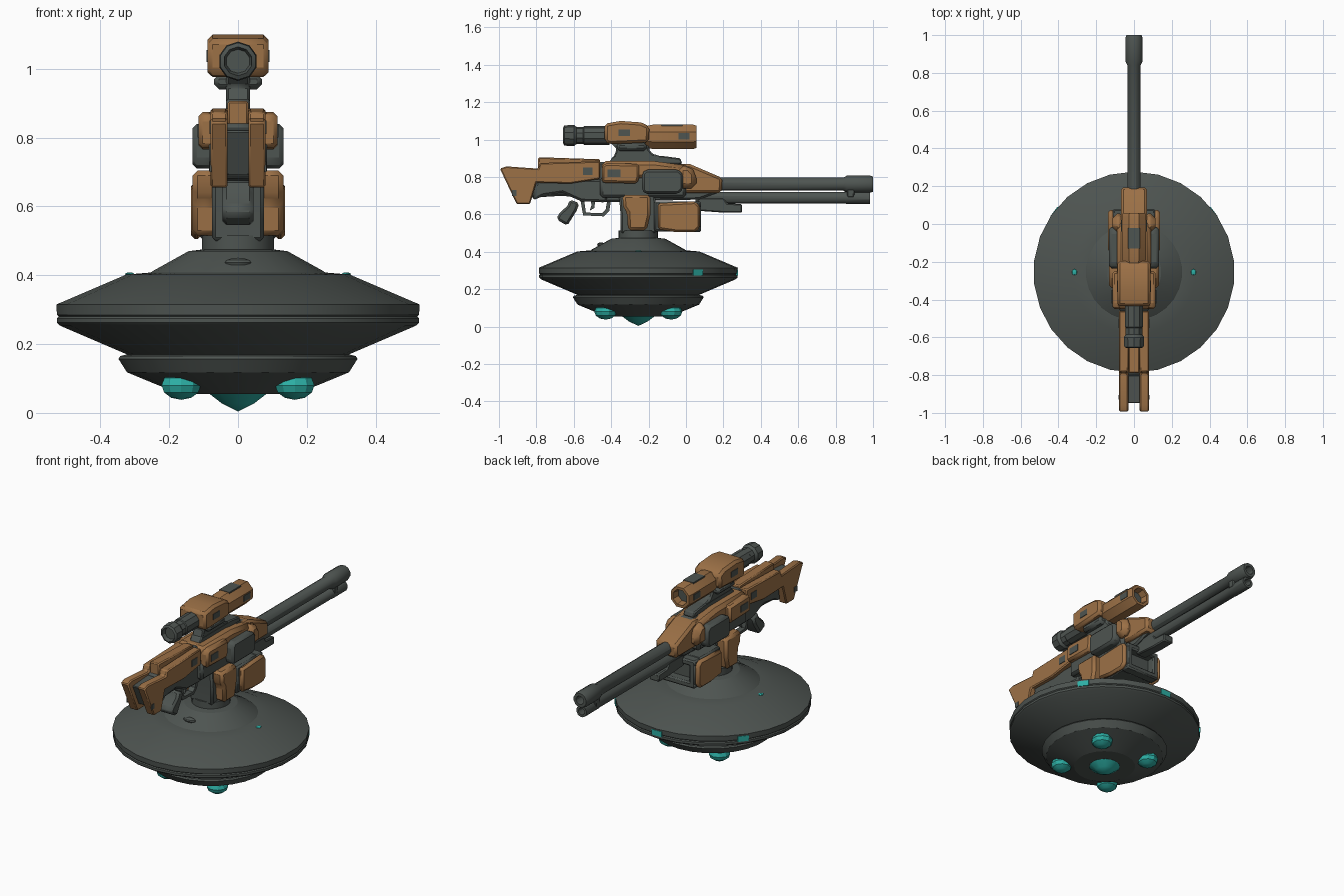
import bpy, bmesh, math
from mathutils import Vector, Matrix

def material(name, col):
    m = bpy.data.materials.new(name)
    m.diffuse_color = (*col, 1)
    return m

GREY = material("dark grey metal", (0.076, 0.089, 0.082))
BROWN = material("bronze paint", (0.335, 0.165, 0.062))
TEAL = material("teal glow", (0.026, 0.429, 0.376))
CY = -0.255  # centre of the saucer along y

def finish(name, bm, mat, bevel=0, mirror=False, angle=30):
    bmesh.ops.remove_doubles(bm, verts=bm.verts, dist=1e-5)
    bmesh.ops.recalc_face_normals(bm, faces=bm.faces)
    me = bpy.data.meshes.new(name)
    bm.to_mesh(me)
    bm.free()
    me.materials.append(mat)
    me.shade_smooth()
    me.set_sharp_from_angle(angle=math.radians(angle))
    ob = bpy.data.objects.new(name, me)
    bpy.context.collection.objects.link(ob)
    if bevel:
        b = ob.modifiers.new("bevel", 'BEVEL')
        b.width, b.segments, b.limit_method = bevel, 1, 'ANGLE'
    if mirror:
        ob.modifiers.new("mirror", 'MIRROR')
    return ob

def prism(name, pts, x0, x1, mat, bevel=0.01, mirror=False):
    """Side outline of (y, z) points, extruded from x0 to x1."""
    bm = bmesh.new()
    a = [bm.verts.new((x0, y, z)) for y, z in pts]
    b = [bm.verts.new((x1, y, z)) for y, z in pts]
    bm.faces.new(a)
    bm.faces.new(b[::-1])
    for i in range(len(pts)):
        j = (i + 1) % len(pts)
        bm.faces.new((a[i], a[j], b[j], b[i]))
    return finish(name, bm, mat, bevel, mirror)

def box(name, y0, y1, z0, z1, x0, x1, mat, bevel=0.01, mirror=False):
    return prism(name, [(y0, z0), (y1, z0), (y1, z1), (y0, z1)], x0, x1, mat, bevel, mirror)

def lathe(name, prof, origin, mat, axis='z', segs=24, angle=30):
    """Profile of (radius, position along axis), turned about the axis."""
    bm = bmesh.new()
    rings = []
    for r, h in prof:
        ring = []
        for i in range(segs):
            t = 2 * math.pi * (i + 0.5) / segs
            c, s = r * math.cos(t), r * math.sin(t)
            p = (c, s, h) if axis == 'z' else (c, h, s)
            ring.append(bm.verts.new(Vector(p) + Vector(origin)))
        rings.append(ring)
    for a, b in zip(rings, rings[1:]):
        for i in range(segs):
            j = (i + 1) % segs
            bm.faces.new((a[i], a[j], b[j], b[i]))
    return finish(name, bm, mat, angle=angle)

def dome(name, loc, size, mat):
    bm = bmesh.new()
    bmesh.ops.create_uvsphere(bm, u_segments=10, v_segments=6, radius=1)
    bmesh.ops.transform(bm, matrix=Matrix.Translation(loc) @ Matrix.Diagonal((*size, 1)), verts=bm.verts)
    return finish(name, bm, mat)

def turned_box(name, loc, size, turn, mat):
    bm = bmesh.new()
    bmesh.ops.create_cube(bm, size=1, matrix=Matrix.Translation(loc) @ Matrix.Rotation(turn, 4, 'Z')
                          @ Matrix.Diagonal((*size, 1)))
    return finish(name, bm, mat)

# ---- Saucer base ----
lathe("saucer", [(0, .055), (.17, .055), (.245, .085), (.325, .118), (.35, .157), (.345, .165),
    (.325, .17), (.52, .253), (.53, .262), (.53, .275), (.525, .28), (.53, .285), (.532, .315),
    (.327, .402), (.255, .408), (.25, .412), (.145, .47), (.105, .475), (.105, .515), (0, .515)],
    (0, CY, 0), GREY, segs=26, angle=20)
# rim lamps at the back and the two rear corners
for side, ang in (("right", 37), ("back", 90), ("left", 143)):
    t = math.radians(ang)
    d = Vector((math.cos(t), math.sin(t), 0))
    at = Vector((0, CY, .29))
    turned_box("rim_lamp_" + side, at + d * .525, (.014, .065, .032), t, TEAL)
for x in (-.315, .315):
    dome("deck_light", (x, CY, .4035), (.014, .016, .005), TEAL)
dome("deck_bump", (0, CY - .2, .437), (.04, .02, .014), GREY)

# underside lamps
lathe("belly_lamp", [(0, .004), (.05, .028), (.088, .056), (.088, .07), (0, .07)], (0, CY, 0), TEAL, segs=10)
for x in (-.165, .165):
    for y in (-.175, .175):
        dome("side_lamp", (x, CY + y, .08), (.06, .06, .042), TEAL)

# ---- Pedestal and lower housings ----
prism("pedestal", [(-.35, .5), (-.16, .5), (-.15, .6), (-.17, .72), (-.36, .72), (-.35, .6)], -.075, .075, GREY)
prism("leg_cover", [(-.31, .515), (-.21, .515), (-.19, .6), (-.19, .705), (-.34, .705), (-.335, .64), (-.315, .61)],
      .05, .132, BROWN, .015, True)
box("front_housing_core", -.17, .03, .51, .67, -.112, .112, GREY)
prism("front_housing_shell", [(-.15, .52), (-.05, .505), (.05, .505), (.075, .53), (.075, .645), (.05, .67), (-.15, .66)],
      .105, .137, BROWN, .012, True)
# open frame at the muzzle end of the housing
box("front_frame_top", .02, .08, .635, .67, -.112, .112, GREY, .008)
box("front_frame_bottom", .02, .08, .505, .54, -.112, .112, GREY, .008)
box("front_frame_side", .02, .08, .52, .66, .075, .112, GREY, .008, True)

# ---- Receiver ----
prism("receiver_core", [(-.82, .69), (-.66, .70), (-.5, .68), (-.45, .665), (.07, .68), (.18, .72), (.18, .79), (0, .87),
      (-.46, .88), (-.8, .84)], -.045, .045, GREY)
box("receiver_lower", -.46, 0, .69, .80, -.085, .085, GREY, .015)
prism("receiver_top", [(-.45, .79), (-.02, .79), (.02, .86), (-.17, .885), (-.45, .885)], -.09, .09, BROWN, .02)
prism("rear_side_panel", [(-.45, .77), (-.26, .765), (-.25, .80), (-.25, .87), (-.43, .875), (-.45, .86)],
      .06, .115, BROWN, .018, True)
prism("side_pod", [(-.22, .71), (-.04, .71), (-.015, .735), (-.015, .815), (-.04, .84), (-.215, .84), (-.235, .82),
      (-.235, .73)], .06, .132, GREY, .02, True)
prism("handguard", [(-.04, .715), (.19, .715), (.195, .795), (.02, .87), (-.04, .87)], -.07, .07, BROWN, .014)
prism("handguard_cheek", [(-.04, .74), (.055, .74), (.055, .82), (.02, .86), (-.04, .86)], .05, .115, BROWN, .025, True)
prism("top_rail", [(-.41, .88), (-.02, .87), (-.03, .9), (-.12, .912), (-.39, .912)], -.035, .035, GREY, .006)

# ---- Stock ----
prism("stock_plate", [(-.995, .845), (-.96, .857), (-.79, .845), (-.78, .875), (-.46, .885), (-.46, .79), (-.62, .765),
      (-.80, .77), (-.834, .655), (-.905, .655)], .03, .08, BROWN, .006, True)
prism("cheek_rest", [(-.79, .83), (-.46, .83), (-.46, .895), (-.79, .906)], -.03, .03, BROWN, .006)
prism("stock_core", [(-.95, .82), (-.80, .83), (-.80, .69), (-.89, .69)], -.035, .035, GREY, .005)
prism("stock_belly", [(-.82, .675), (-.76, .70), (-.66, .715), (-.56, .67), (-.42, .665), (-.42, .79), (-.80, .785)],
      -.055, .055, GREY, .012)
prism("grip", [(-.62, .68), (-.57, .66), (-.585, .62), (-.635, .54), (-.69, .572), (-.685, .6), (-.635, .645)],
      -.045, .045, GREY, .012)
prism("trigger_guard", [(-.565, .68), (-.55, .595), (-.44, .59), (-.41, .62), (-.40, .68), (-.42, .68), (-.43, .625),
      (-.45, .607), (-.535, .61), (-.545, .68)], -.018, .018, GREY, 0)
prism("trigger", [(-.51, .68), (-.485, .68), (-.49, .635), (-.515, .62), (-.505, .65)], -.01, .01, GREY, 0)

# ---- Barrels ----
lathe("upper_barrel", [(0, .15), (.036, .15), (.036, .84), (.047, .86), (.047, .985), (.042, 1), (.025, 1), (.025, .93),
      (0, .93)], (0, 0, .762), GREY, 'y', 12)
lathe("lower_barrel", [(0, .05), (.032, .05), (.032, .85), (.034, .855), (.034, .985), (.02, .985), (.02, .93), (0, .93)],
      (0, 0, .69), GREY, 'y', 12)
box("muzzle_link", .86, .9, .69, .76, -.035, .035, GREY, .006)
prism("barrel_bracket", [(.06, .62), (.2, .61), (.3, .61), (.3, .655), (.22, .66), (.2, .69), (.06, .69)],
      -.032, .032, GREY, .006)

# ---- Scope ----
lathe("eyepiece", [(0, -.635), (.035, -.635), (.042, -.657), (.054, -.65), (.057, -.6), (.046, -.585), (.046, -.55),
      (.05, -.545), (.05, -.41), (0, -.41)], (0, 0, 1.022), GREY, 'y', 10)
prism("scope_turret", [(-.435, .99), (-.41, .975), (-.2, .985), (-.195, 1.07), (-.24, 1.092), (-.35, 1.1), (-.435, 1.085)],
      -.088, .088, BROWN, .032)
lathe("scope_front", [(0, -.22), (.06, -.22), (.07, -.18), (.07, .04), (.064, .057), (.048, .057), (.04, .01), (0, .01)],
      (0, 0, 1.015), BROWN, 'y', 8)
lathe("scope_lens", [(0, .012), (.043, .012), (.043, .016), (0, .016)], (0, 0, 1.015), GREY, 'y', 8)
prism("scope_mount", [(-.39, .9), (-.1, .9), (-.18, .925), (-.2, .95), (-.18, .99), (-.41, .99), (-.37, .95)],
      -.035, .035, GREY, .008)
box("mount_clamp", -.37, -.21, .94, .985, -.07, .07, GREY, .015)

# ---- Worn paint patches, as thin plates ----
for y0, y1, z0, z1, x in ((-.55, -.50, .81, .85, .08), (-.42, -.35, .80, .84, .115), (-.93, -.905, .70, .73, .08),
                          (-.36, -.30, 1.02, 1.055, .088), (-.04, .02, 1.0, 1.035, .0645)):
    box("worn_patch", y0, y1, z0, z1, x - .003, x + .003, GREY, 0, True)
prism("scope_top_patch", [(-.13, 1.073), (-.02, 1.073), (-.02, 1.082), (-.13, 1.082)], -.033, .033, GREY, 0)
